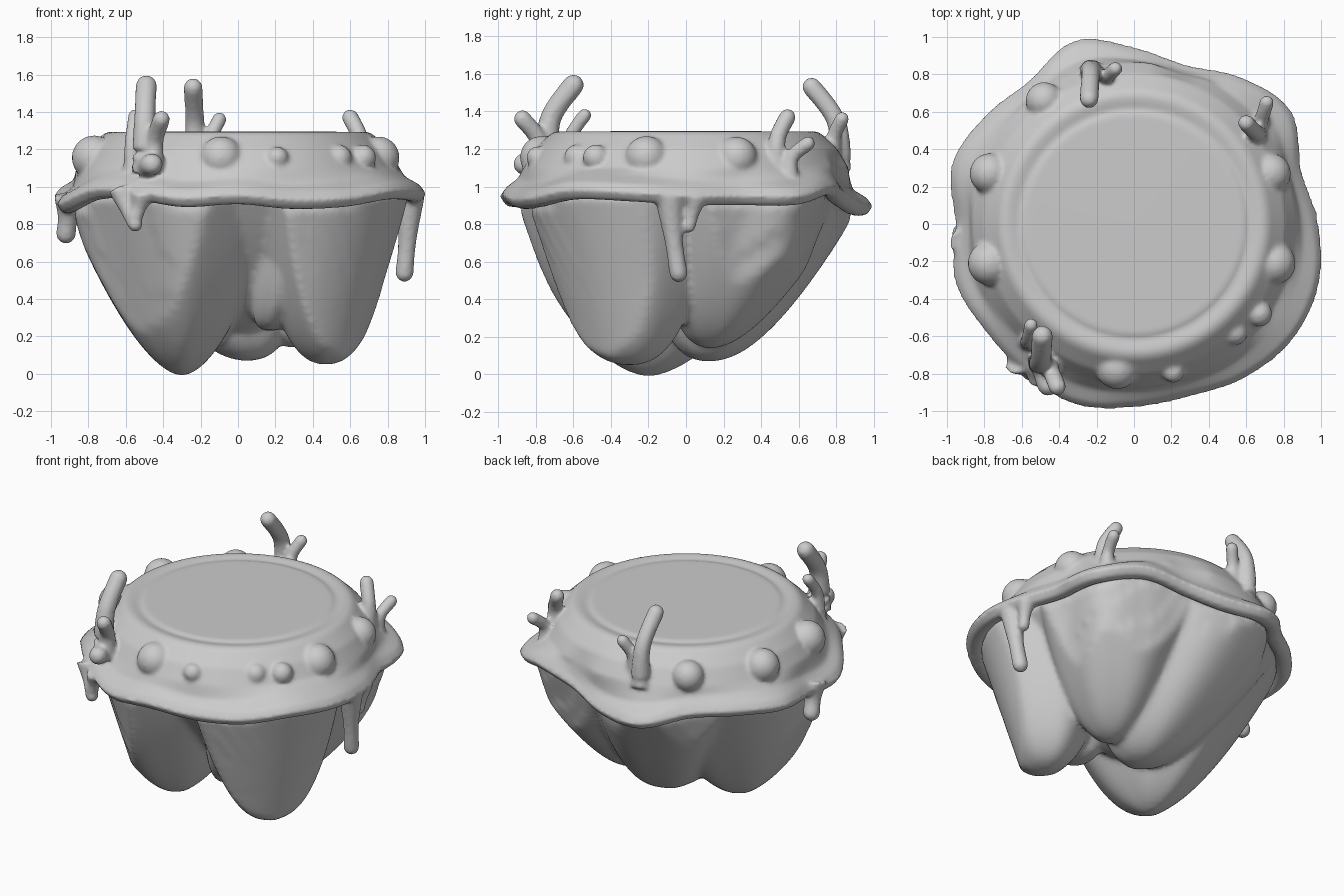
import bpy, bmesh, math
from mathutils import Vector, Matrix

if "Cube" in bpy.data.objects:
    bpy.data.objects.remove(bpy.data.objects["Cube"])


def spline(pts, n, closed=False):
    """Catmull-Rom samples through tuples of any size."""
    out, m = [], len(pts)
    for i in range(m if closed else m - 1):
        get = (lambda k: pts[k % m]) if closed else (lambda k: pts[min(max(k, 0), m - 1)])
        a, b, c, d = get(i - 1), get(i), get(i + 1), get(i + 2)
        for j in range(n):
            t = j / n
            out.append(tuple(0.5 * (2*q + (r-p)*t + (2*p-5*q+4*r-s)*t*t + (3*q-p-3*r+s)*t**3)
                             for p, q, r, s in zip(a, b, c, d)))
    if not closed:
        out.append(tuple(pts[-1]))
    return out


def loft(bm, rings):
    """Skin a stack of equal rings and cap both ends."""
    vs = [[bm.verts.new(p) for p in r] for r in rings]
    n = len(vs[0])
    for a, b in zip(vs, vs[1:]):
        for i in range(n):
            j = (i + 1) % n
            bm.faces.new((a[i], a[j], b[j], b[i]))
    bm.faces.new(vs[0][::-1])
    bm.faces.new(vs[-1])


def tube(bm, start, end, r, bend, flare):
    """Round-ended bent tube; bend is how far sideways it has gone by mid-height."""
    a, b = Vector(start), Vector(end)
    mid = a.lerp(b, bend)
    mid.z = a.z + (b.z - a.z) * 0.58
    path = spline([(*a, r * flare), (*mid, r), (*b, r)], 9)
    rings = []
    for i, p in enumerate(path):
        u, v = Vector(path[max(i-1, 0)][:3]), Vector(path[min(i+1, len(path)-1)][:3])
        q = (v - u).to_track_quat('Z', 'Y')
        last = i == len(path) - 1
        for k in range(5 if last else 1):
            t = k * 0.37
            s, h = p[3] * math.cos(t), p[3] * math.sin(t)
            rings.append([Vector(p[:3]) + q @ Vector((s*math.cos(w*math.pi/6), s*math.sin(w*math.pi/6), h))
                          for w in range(12)])
    loft(bm, rings)


def finish(bm, name, voxel, smooth):
    """Make the object, fuse its pieces and soften the joins."""
    bmesh.ops.recalc_face_normals(bm, faces=bm.faces)
    me = bpy.data.meshes.new(name)
    bm.to_mesh(me)
    bm.free()
    ob = bpy.data.objects.new(name, me)
    bpy.context.collection.objects.link(ob)
    r = ob.modifiers.new("fuse", 'REMESH')
    r.mode, r.voxel_size, r.use_smooth_shade = 'VOXEL', voxel, True
    s = ob.modifiers.new("soften", 'SMOOTH')
    s.factor, s.iterations = 0.5, smooth


# wavy cap rim: radius and height at equal angles, starting at +x
radius = [.98, .935, 1.03, .965, .89, .94, 1.025, .945, .98, 1.02,
          .95, 1.0, .975, .985, 1.01, .975, .965, 1.01, 1.045, 1.035]
height = [.95, .95, .95, 1, .96, .9, .9, .95, .96, .95,
          .92, .91, .98, .98, .94, .955, .93, .94, .98, .97]
edge = spline(list(zip(radius, height)), 8, True)


def lobe(bm, cx, cy, rx, ry, tip, power):
    """Hanging lobe: an ellipse tucked under the rim, shrinking to a blunt tip."""
    rings = []
    for k in range(25):
        t = (1 - k / 24) ** 1.7 + 0.0005
        s = t ** power
        c = Vector(tip).lerp(Vector((cx, cy, 1)), t)
        ring = []
        for i in range(80):
            w = i * math.tau / 80
            f = s * (1 + 0.025 * math.cos(6 * w + cx * 9))
            x, y = c.x + rx*f*math.cos(w), c.y + ry*f*math.sin(w)
            r, h = edge[int(math.atan2(y, x) / math.tau * len(edge)) % len(edge)]
            limit = r - .075 - max(0, c.z - h + .03) * 1.3 - max(0, h - c.z) * .3
            g = min(1, limit / max(math.hypot(x, y), .01))
            ring.append((x * g, y * g, c.z))
        rings.append(ring)
    loft(bm, rings)


# lobed underside around a filling core
bm = bmesh.new()
lobe(bm, -.36, -.1, .62, .88, (-.3, -.2, -.01), .58)
lobe(bm, .48, -.4, .45, .56, (.47, -.3, .05), .42)
lobe(bm, .38, -.36, .25, .42, (.17, -.3, .23), .35)
lobe(bm, .44, .4, .5, .52, (.3, .13, .14), .48)
lobe(bm, -.2, .4, .58, .58, (.05, .12, .07), .44)
lobe(bm, 0, 0, .84, .84, (0, 0, .2), .6)
finish(bm, "lobed_base", 0.018, 7)


def cap_profile(r, z):
    lip = [(r*.8, z + .03), (r - .07, z - .05), (r - .025, z - .045), (r + .008, z), (r - .025, z + .045)]
    slope = [((.81 + r) / 2, z + .09), (min(.865, r - .05), 1.1), (.805, 1.2)]
    top = [(.72, 1.282), (.685, 1.296), (.65, 1.29), (.61, 1.28), (.59, 1.294), (.02, 1.296)]
    return lip + slope + top


bm = bmesh.new()
columns = []
for i, (r, z) in enumerate(edge):
    w = i * math.tau / len(edge)
    columns.append([(a * math.cos(w), a * math.sin(w), h) for a, h in cap_profile(r, z)])
loft(bm, [list(r) for r in zip(*columns)])

# warts around the slope
for x, y, r in [(-.77, .27, .11), (-.77, -.21, .12), (-.09, -.77, .115), (.21, -.79, .06), (.54, -.58, .07),
                (.67, -.48, .07), (.75, -.21, .115), (.73, .27, .11), (-.48, .66, .1)]:
    bmesh.ops.create_uvsphere(bm, u_segments=20, v_segments=12, radius=r, matrix=Matrix.Translation((x, y, 1.155)))

# tentacles in three clusters
for start, end, r in [((-.5, -.74, 1.1), (-.49, -.6, 1.54), .058), ((-.45, -.77, 1.08), (-.41, -.87, 1.36), .048),
                      ((-.57, -.63, 1.08), (-.55, -.54, 1.38), .038), ((-.5, -.74, 1.08), (-.46, -.86, 1.12), .06),
                      ((-.23, .82, 1.08), (-.24, .67, 1.53), .052), ((-.15, .78, 1.12), (-.1, .83, 1.36), .04),
                      ((.66, .48, 1.1), (.6, .54, 1.37), .046), ((.68, .55, 1.05), (.71, .65, 1.23), .04)]:
    tube(bm, start, end, r, .12, 1.25)

# drips hanging off the rim
for start, end, r in [((.92, -.09, .95), (.89, -.04, .54), .05), ((.92, .05, .94), (.91, .015, .79), .038),
                      ((-.9, -.1, .95), (-.92, -.05, .75), .055), ((-.63, -.74, .99), (-.55, -.8, .8), .042),
                      ((-.51, -.81, .96), (-.55, -.8, .84), .042)]:
    tube(bm, start, end, r, .5, 1.6)
finish(bm, "dripping_cap", 0.013, 7)
